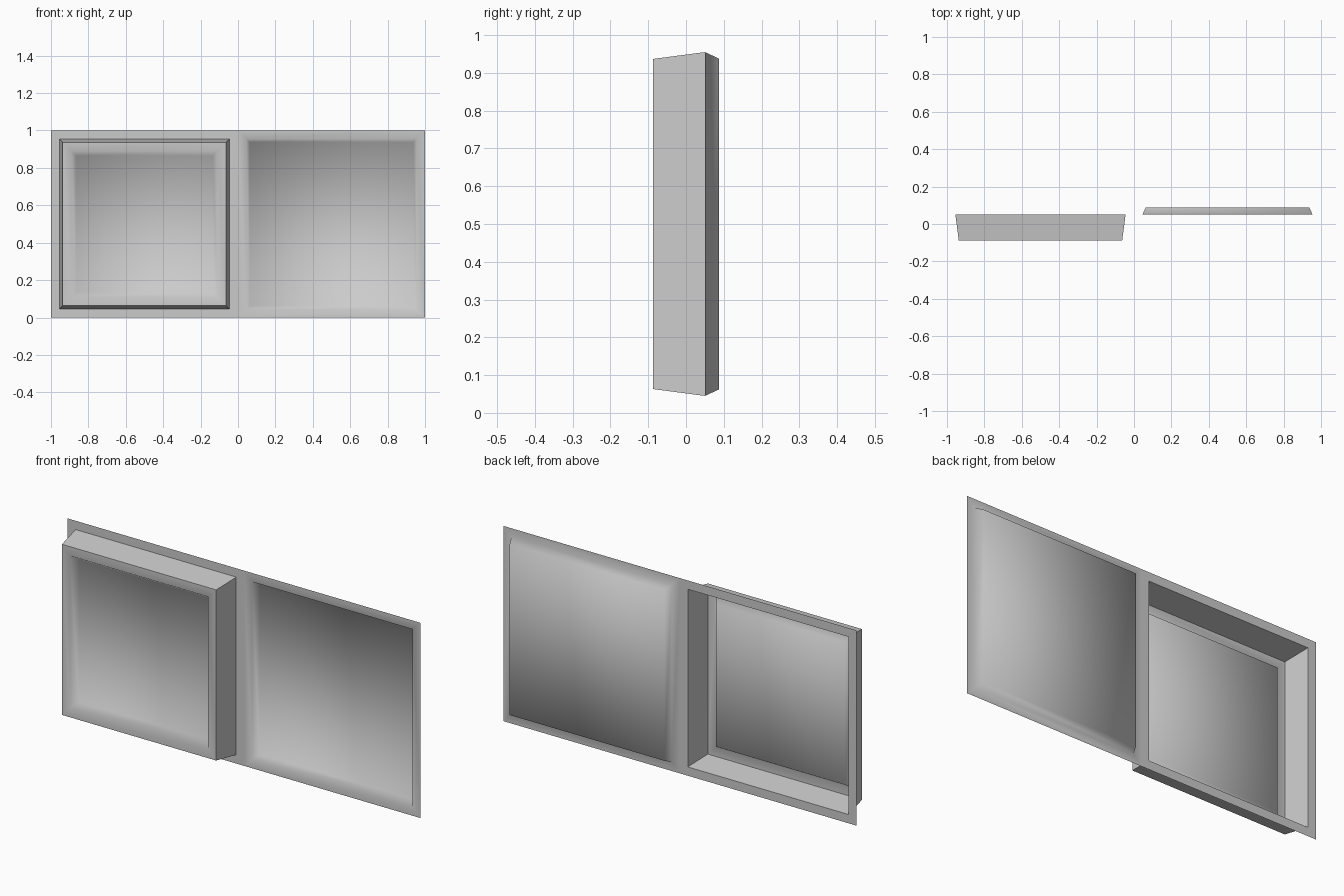
import bpy, bmesh, math

cube = bpy.data.objects.get("Cube")
if cube:
    bpy.data.objects.remove(cube, do_unlink=True)

# One plain grey for the whole sheet
grey = bpy.data.materials.new("plain_grey")
grey.use_nodes = True
colour = (0.6, 0.6, 0.6, 1)
grey.diffuse_color = colour
grey.node_tree.nodes["Principled BSDF"].inputs["Base Color"].default_value = colour

SHEET_Y = 0.05
bm = bmesh.new()


def step(face, inset, rise=0.0):
    """Inset a face and raise (or sink) its middle along the front."""
    bmesh.ops.inset_individual(bm, faces=[face], thickness=inset,
                               depth=rise, use_even_offset=True)


# Two square halves sharing the middle edge, facing the front
low = [bm.verts.new((x, SHEET_Y, 0)) for x in (-1, 0, 1)]
high = [bm.verts.new((x, SHEET_Y, 1)) for x in (-1, 0, 1)]
raised, sunk = [bm.faces.new((low[i], low[i + 1], high[i + 1], high[i]))
                for i in range(2)]
bm.normal_update()

# Raised box: border, tapered walls, front rim, shallow dish
for inset, rise in ((0.045, 0), (0.018, 0.137), (0.047, 0), (0.025, -0.037)):
    step(raised, inset, rise)

# Sunken panel: border, then shallow dish
for inset, rise in ((0.045, 0), (0.017, -0.037)):
    step(sunk, inset, rise)

mesh = bpy.data.meshes.new("double_panel")
bm.to_mesh(mesh)
bm.free()
mesh.materials.append(grey)

panel = bpy.data.objects.new("double_panel", mesh)
bpy.context.collection.objects.link(panel)

# Soft dishes, crisp box walls
bpy.ops.object.select_all(action="DESELECT")
panel.select_set(True)
bpy.context.view_layer.objects.active = panel
bpy.ops.object.shade_smooth_by_angle(angle=math.radians(75))
